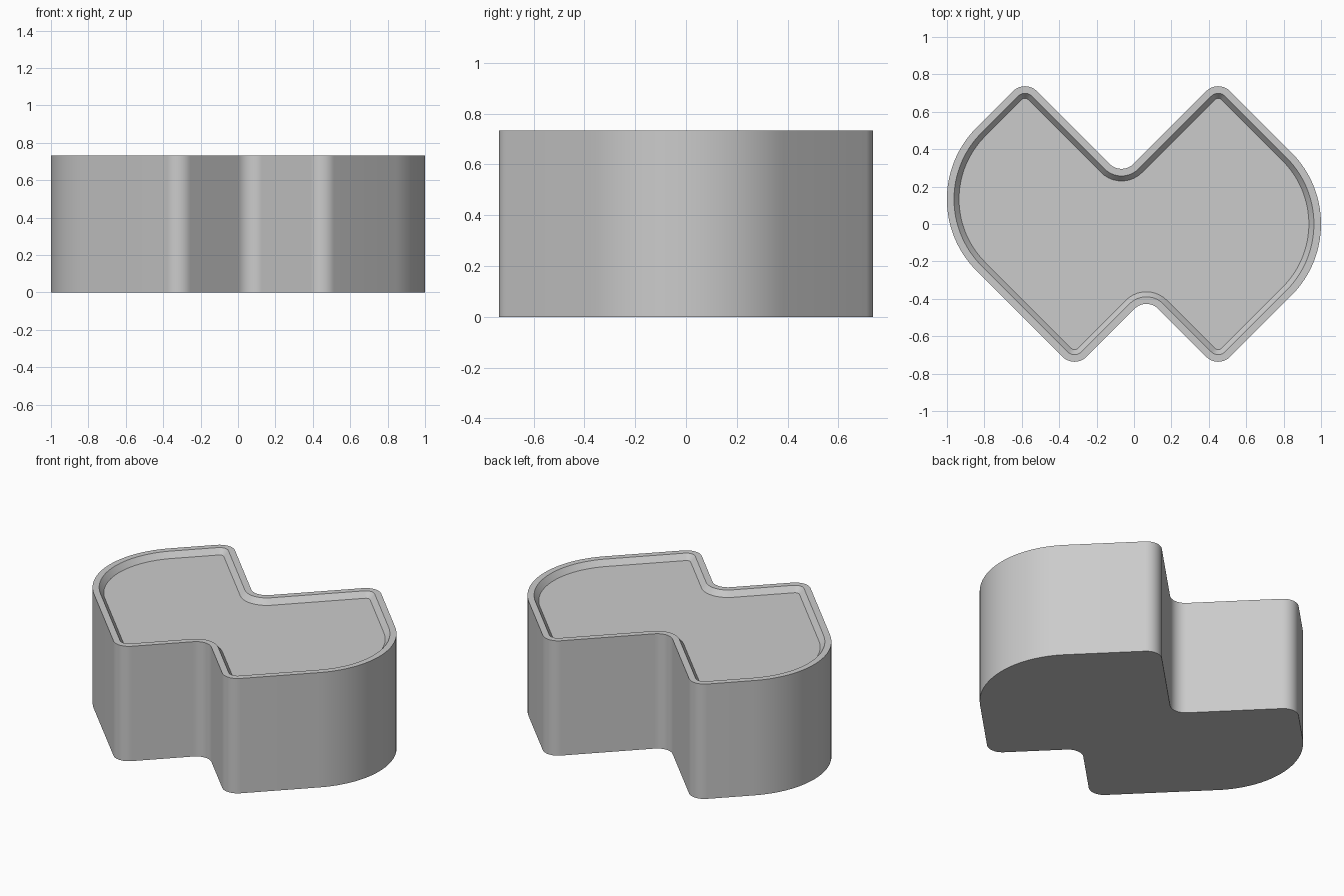
import bpy, bmesh
from math import sin, cos, pi
from mathutils import Vector

cube = bpy.data.objects.get("Cube")
if cube:
    bpy.data.objects.remove(cube, do_unlink=True)

HEIGHT, LIP, SLOPE, DEPTH = 0.733, 0.038, 0.027, 0.035
TIP_R, END_R = 0.09, 0.541

# Sharp outline corners, counter-clockwise: position, rounding radius, +1 convex / -1 concave
CORNERS = [
    ((-0.318, -0.774), TIP_R, 1),
    ((0.066, -0.39), TIP_R, -1),
    ((0.45, -0.774), TIP_R, 1),
    ((1.224, 0.0), END_R, 1),
    ((0.45, 0.774), TIP_R, 1),
    ((-0.0665, 0.2575), TIP_R, -1),
    ((-0.583, 0.774), TIP_R, 1),
    ((-1.2245, 0.1325), END_R, 1),
]


def outline(inset):
    """Rounded outline, moved inwards by inset; the point count never changes."""
    pts = [Vector(c[0]) for c in CORNERS]
    path = []
    for i, (_, radius, side) in enumerate(CORNERS):
        before = (pts[i] - pts[i - 1]).normalized()
        after = (pts[(i + 1) % len(pts)] - pts[i]).normalized()
        n1, n2 = Vector((before.y, -before.x)), Vector((after.y, -after.x))
        centre = pts[i] - side * radius * (n1 + n2)
        r = side * radius - inset
        steps = 32 if radius == END_R else 10
        for k in range(steps + 1):
            a = pi / 2 * k / steps
            path.append(centre + r * (n1 * cos(a) + n2 * sin(a)))
    return path


# Rings from the base, up the wall, over the lip and down to the recessed floor
bm = bmesh.new()
levels = [(0, 0), (0, HEIGHT), (LIP, HEIGHT), (LIP + SLOPE, HEIGHT - DEPTH)]
rings = [[bm.verts.new((p.x, p.y, z)) for p in outline(inset)] for inset, z in levels]
for low, high in zip(rings, rings[1:]):
    for i in range(len(low)):
        j = (i + 1) % len(low)
        bm.faces.new((low[i], low[j], high[j], high[i]))
bm.faces.new(rings[0][::-1])
bm.faces.new(rings[-1])

mesh = bpy.data.meshes.new("recessed_block")
bm.to_mesh(mesh)
bm.free()
block = bpy.data.objects.new("recessed_block", mesh)
bpy.context.collection.objects.link(block)

# Plain grey
grey = bpy.data.materials.new("light_grey")
grey.use_nodes = True
colour = (0.6, 0.6, 0.6, 1)
grey.diffuse_color = colour
grey.node_tree.nodes["Principled BSDF"].inputs["Base Color"].default_value = colour
mesh.materials.append(grey)

bpy.ops.object.select_all(action="DESELECT")
block.select_set(True)
bpy.context.view_layer.objects.active = block
bpy.ops.object.shade_smooth_by_angle(angle=pi / 6)
